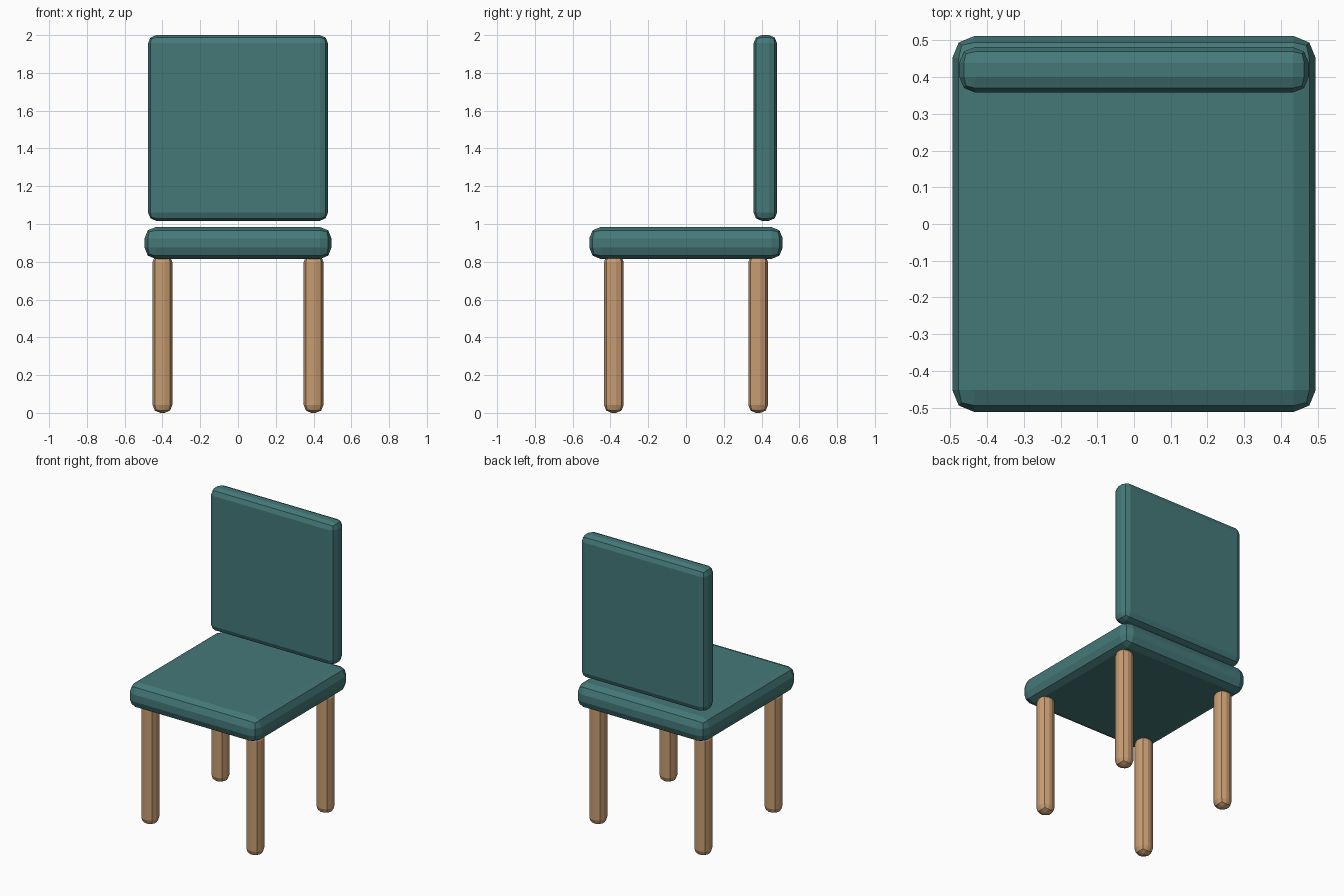
import bpy

if "Cube" in bpy.data.objects:
    bpy.data.objects.remove(bpy.data.objects["Cube"])


def material(name, color):
    m = bpy.data.materials.new(name)
    m.diffuse_color = color
    m.use_nodes = True
    m.node_tree.nodes["Principled BSDF"].inputs["Base Color"].default_value = m.diffuse_color
    return m


def rounded_box(name, lo, hi, bevel, mat):
    """Box between two corners with a two-step faceted bevel."""
    center = [(a + b) / 2 for a, b in zip(lo, hi)]
    bpy.ops.mesh.primitive_cube_add(size=1, location=center)
    ob = bpy.context.object
    ob.name = name
    ob.scale = [b - a for a, b in zip(lo, hi)]
    bpy.ops.object.transform_apply(location=False, rotation=False, scale=True)
    mod = ob.modifiers.new("Bevel", 'BEVEL')
    mod.width = bevel
    mod.segments = 2
    ob.data.materials.append(mat)
    return ob


teal = material("teal_fabric", (0.06, 0.19, 0.19, 1))
wood = material("wood", (0.58, 0.34, 0.17, 1))

# Cushioned seat and the backrest floating just above it
rounded_box("seat", (-0.495, -0.512, 0.815), (0.495, 0.512, 0.984), 0.06, teal)
rounded_box("backrest", (-0.476, 0.358, 1.017), (0.476, 0.482, 2.0), 0.043, teal)

# Four legs, tops tucked into the seat
half = 0.052
for row, y in (("front", -0.382), ("back", 0.382)):
    for side, x in (("left", -0.4), ("right", 0.4)):
        rounded_box(f"{row}_{side}_leg", (x - half, y - half, 0),
                    (x + half, y + half, 0.84), 0.041, wood)
